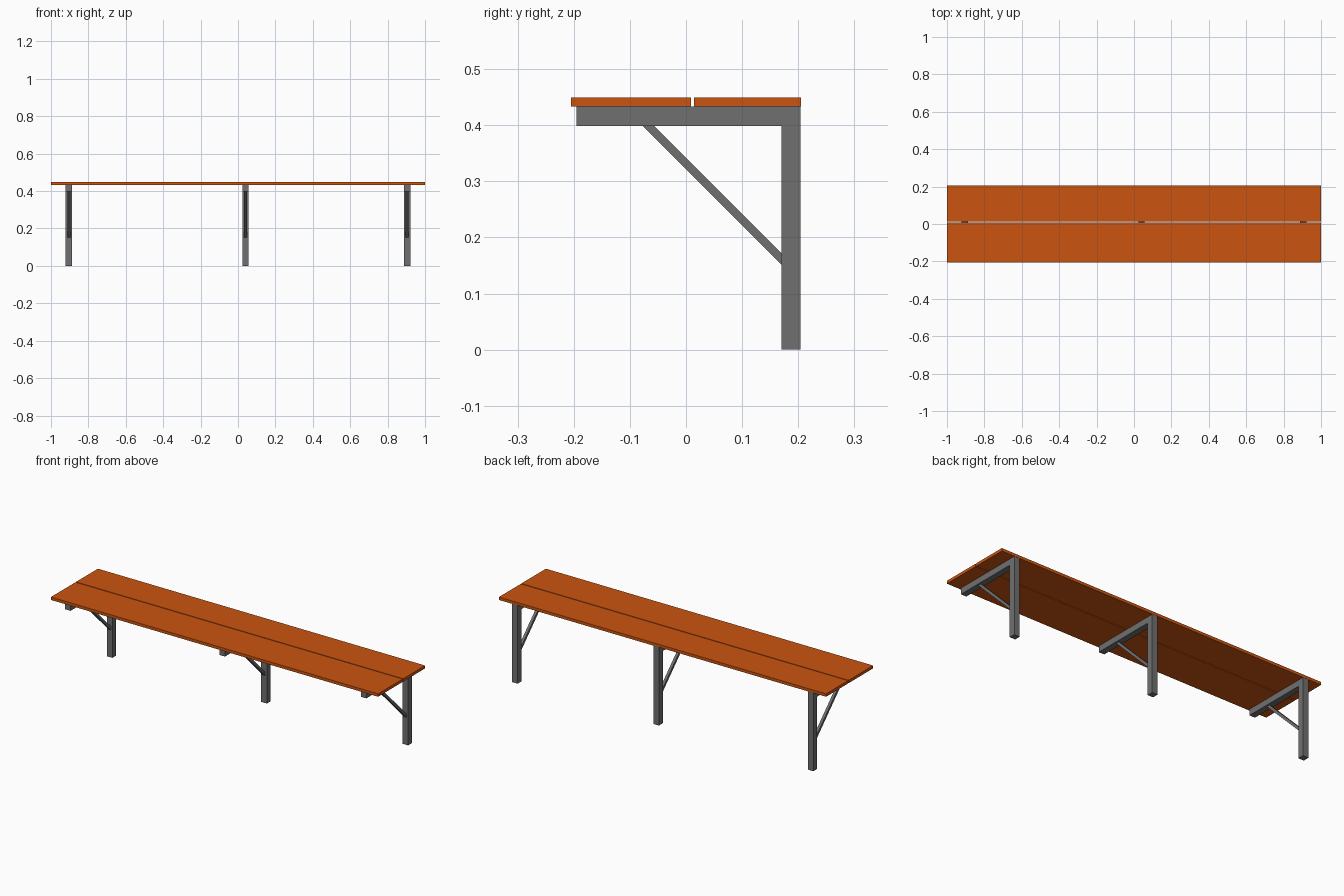
import bpy, bmesh

if "Cube" in bpy.data.objects:
    bpy.data.objects.remove(bpy.data.objects["Cube"])

orange = bpy.data.materials.new("orange_board")
orange.diffuse_color = (0.6, 0.09, 0.005, 1)
orange.use_nodes = True
orange.node_tree.nodes["Principled BSDF"].inputs["Base Color"].default_value = orange.diffuse_color
steel = bpy.data.materials.new("grey_steel")
steel.diffuse_color = (0.16, 0.16, 0.16, 1)
steel.use_nodes = True
steel.node_tree.nodes["Principled BSDF"].inputs["Base Color"].default_value = steel.diffuse_color


def extrude_profile(name, profile, x, width, mat):
    """Extrude a closed (y, z) profile along x, centred on x."""
    bm = bmesh.new()
    face = bm.faces.new([bm.verts.new((x - width / 2, y, z)) for y, z in profile])
    ext = bmesh.ops.extrude_face_region(bm, geom=[face])
    verts = [v for v in ext["geom"] if isinstance(v, bmesh.types.BMVert)]
    bmesh.ops.translate(bm, verts=verts, vec=(width, 0, 0))
    bmesh.ops.recalc_face_normals(bm, faces=bm.faces)
    mesh = bpy.data.meshes.new(name)
    bm.to_mesh(mesh)
    bm.free()
    mesh.materials.append(mat)
    obj = bpy.data.objects.new(name, mesh)
    bpy.context.collection.objects.link(obj)
    return obj


def rect(y0, y1, z0, z1):
    return [(y0, z0), (y1, z0), (y1, z1), (y0, z1)]


# Two seat boards with a narrow gap
extrude_profile("front_board", rect(-0.205, 0.009, 0.433, 0.449), 0, 2, orange)
extrude_profile("back_board", rect(0.014, 0.205, 0.433, 0.449), 0, 2, orange)

# Three cantilever frames: L-shaped post and arm, plus a diagonal brace
L_frame = [(0.17, 0), (0.204, 0), (0.204, 0.433), (-0.195, 0.433),
           (-0.195, 0.399), (0.17, 0.399)]
brace = [(-0.077, 0.399), (0.17, 0.152), (0.17, 0.172), (-0.057, 0.399)]
for side, x in (("left", -0.904), ("middle", 0.04), ("right", 0.904)):
    extrude_profile(side + "_post_and_arm", L_frame, x, 0.034, steel)
    extrude_profile(side + "_brace", brace, x, 0.015, steel)
